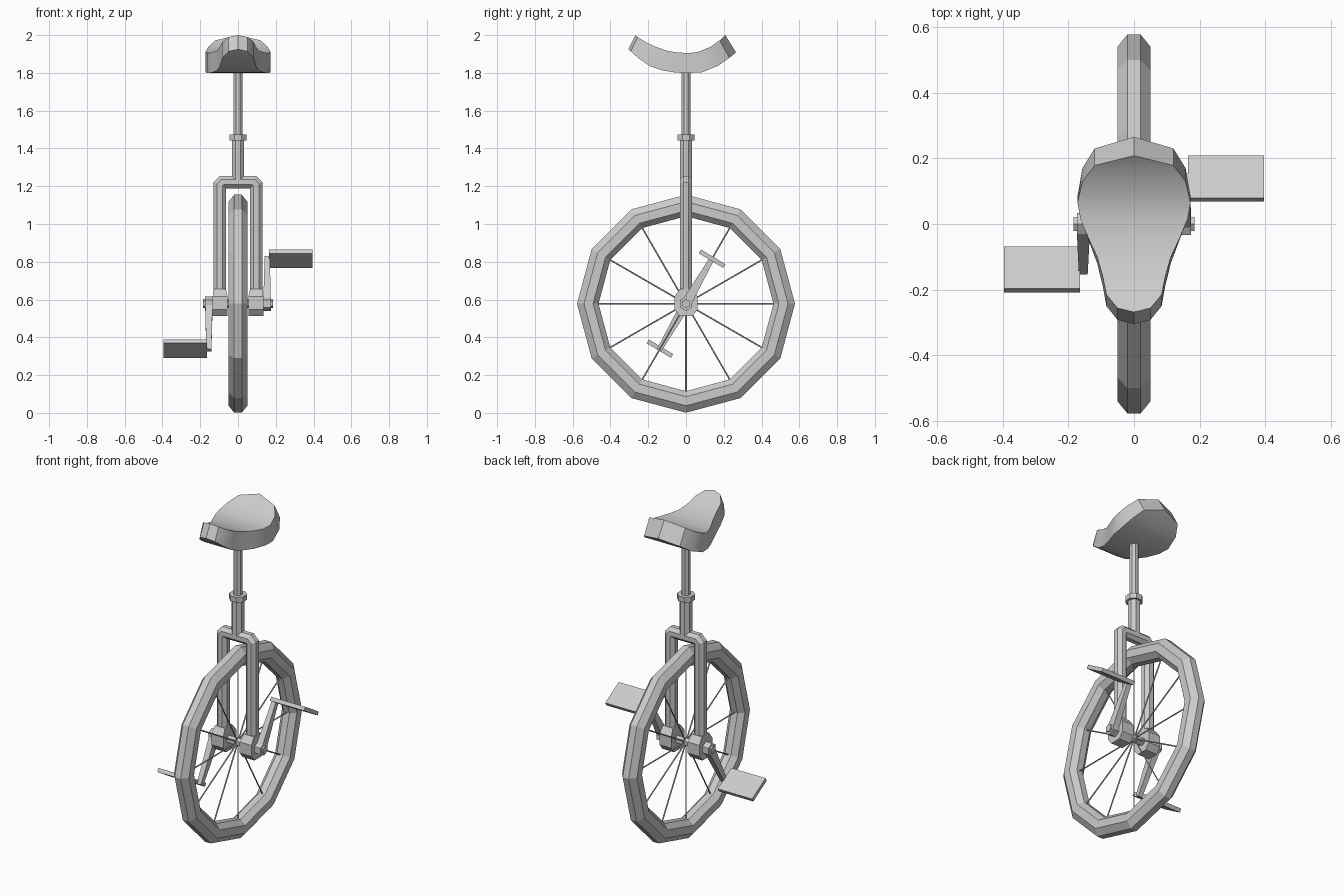
import bpy, bmesh, math
from mathutils import Vector, Matrix

cube = bpy.data.objects.get("Cube")
if cube:
    bpy.data.objects.remove(cube, do_unlink=True)

grey = bpy.data.materials.new("plain_grey")
grey.use_nodes = True
grey.diffuse_color = (0.6, 0.6, 0.6, 1)
grey.node_tree.nodes["Principled BSDF"].inputs["Base Color"].default_value = (0.6, 0.6, 0.6, 1)

HUB_Z = 0.578
HUB = Vector((0, 0, HUB_Z))


def finish(name, bm):
    bmesh.ops.recalc_face_normals(bm, faces=bm.faces[:])
    mesh = bpy.data.meshes.new(name)
    bm.to_mesh(mesh)
    bm.free()
    mesh.materials.append(grey)
    obj = bpy.data.objects.new(name, mesh)
    bpy.context.collection.objects.link(obj)
    return obj


def add_tube(bm, a, b, r1, r2=None, sides=8, turn=0.0):
    a, b = Vector(a), Vector(b)
    d = b - a
    m = (Matrix.Translation((a + b) / 2) @ d.to_track_quat('Z', 'Y').to_matrix().to_4x4()
         @ Matrix.Rotation(turn, 4, 'Z'))
    bmesh.ops.create_cone(bm, cap_ends=True, segments=sides, radius1=r1,
                          radius2=r1 if r2 is None else r2, depth=d.length, matrix=m)


def tube(name, a, b, r, sides=8, turn=0.0):
    bm = bmesh.new()
    add_tube(bm, a, b, r, sides=sides, turn=turn)
    return finish(name, bm)


def skin(bm, rings, closed=False):
    """Join rings of vertices with quads; cap the ends when open."""
    n = len(rings[0])
    for i in range(len(rings) if closed else len(rings) - 1):
        p, q = rings[i], rings[(i + 1) % len(rings)]
        for j in range(n):
            k = (j + 1) % n
            bm.faces.new((p[j], p[k], q[k], q[j]))
    if not closed:
        bm.faces.new(rings[0])
        bm.faces.new(rings[-1])


# Tyre: octagonal section swept round twelve corners
section = [(-.02, .577), (.02, .577), (.05, .54), (.05, .492),
           (.02, .463), (-.02, .463), (-.05, .492), (-.05, .54)]
bm = bmesh.new()
rings = []
for i in range(12):
    a = i * math.pi / 6
    rings.append([bm.verts.new((x, r * math.sin(a), HUB_Z + r * math.cos(a))) for x, r in section])
skin(bm, rings, closed=True)
finish("tyre", bm)

# Spokes
bm = bmesh.new()
for i in range(12):
    a = i * math.pi / 6
    add_tube(bm, HUB, HUB + Vector((0, math.sin(a), math.cos(a))) * .47, .004, sides=6)
finish("spokes", bm)

# Axle
tube("axle", (-.184, 0, HUB_Z), (.184, 0, HUB_Z), .024, sides=6)

# Fork: octagonal tube mitred along an arch
OCT = math.pi / 8
R = .033 / math.cos(OCT)
half = [(.097, .58), (.097, 1.207), (.082, 1.222)]
path = [Vector((x, 0, z)) for x, z in half] + [Vector((-x, 0, z)) for x, z in reversed(half)]
bm = bmesh.new()
rings = []
for i, p in enumerate(path):
    d1 = (path[i] - path[i - 1]).normalized() if i else (path[1] - path[0]).normalized()
    d2 = (path[i + 1] - path[i]).normalized() if i < len(path) - 1 else d1
    t = (d1 + d2).normalized()
    side = t.cross(Vector((0, 1, 0))) / t.dot(d1)
    rings.append([bm.verts.new(p + side * R * math.cos(OCT + k * math.pi / 4)
                               + Vector((0, R * math.sin(OCT + k * math.pi / 4), 0)))
                  for k in range(8)])
skin(bm, rings)
finish("fork", bm)

# Stem, clamp collar and seat post
tube("stem", (0, 0, 1.21), (0, 0, 1.46), R, turn=OCT)
tube("seat_clamp", (0, 0, 1.442), (0, 0, 1.474), .046 / math.cos(OCT), turn=OCT)
tube("seat_post", (0, 0, 1.45), (0, 0, 1.86), .024 / math.cos(OCT), turn=OCT)

# Each side: +1 is left (pedal up and back), -1 is right (pedal down and forward)
bearing = [(-.034, .655), (.034, .655), (.062, .615), (.062, .548),
           (.034, .513), (-.034, .513), (-.062, .548), (-.062, .615)]
for s, label in ((1, "left"), (-1, "right")):
    # Bearing block, tapered to the fork leg at its top
    bm = bmesh.new()
    rings = []
    for inner, x in ((True, .055), (False, .134)):
        rings.append([bm.verts.new((s * ((.064 if inner else .13) if z > .65 else x), y, z))
                      for y, z in bearing])
    skin(bm, rings)
    finish(label + "_bearing_block", bm)

    # Crank boss and tapering arm
    tube(label + "_crank_boss", (s * .134, 0, HUB_Z), (s * .174, 0, HUB_Z), .038, sides=6)
    bm = bmesh.new()
    along = Vector((0, .5, .866)) * s
    across = Vector((0, .866, -.5))
    rings = []
    for dist, wide, x0, x1 in ((0, .026, .134, .174), (.285, .013, .141, .168)):
        c = HUB + along * dist
        rings.append([bm.verts.new(c + across * wide * k + Vector((s * x, 0, 0)))
                      for k, x in ((-1, x0), (1, x0), (1, x1), (-1, x1))])
    skin(bm, rings)
    finish(label + "_crank_arm", bm)

    # Pedal, tilted down toward the back
    bm = bmesh.new()
    m = (Matrix.Translation((s * .28, s * .138, HUB_Z + s * .238))
         @ Matrix.Rotation(math.radians(-31), 4, 'X') @ Matrix.Diagonal((.23, .15, .023, 1)))
    bmesh.ops.create_cube(bm, size=1, matrix=m)
    finish(label + "_pedal", bm)

# Saddle stations from nose to tail: half width, bottom y, bottom z, top y, top z
stations = [(0, -.305, 1.925, -.268, 2.0), (.05, -.292, 1.914, -.256, 1.99),
            (.084, -.25, 1.876, -.215, 1.964), (.095, -.19, 1.835, -.16, 1.938),
            (.112, -.12, 1.812, -.10, 1.917), (.138, -.05, 1.801, -.045, 1.908),
            (.163, .02, 1.8, .015, 1.905), (.172, .085, 1.803, .065, 1.911),
            (.157, .17, 1.838, .13, 1.938), (.12, .23, 1.88, .178, 1.972),
            (0, .265, 1.908, .208, 2.0)]
bm = bmesh.new()
rings = [[bm.verts.new(v) for v in ((-w, yb, zb), (w, yb, zb), (w, yt, zt), (-w, yt, zt))]
         for w, yb, zb, yt, zt in stations]
skin(bm, rings)
bmesh.ops.remove_doubles(bm, verts=bm.verts[:], dist=.0005)
saddle = finish("saddle", bm)
bpy.ops.object.select_all(action='DESELECT')
saddle.select_set(True)
bpy.context.view_layer.objects.active = saddle
bpy.ops.object.shade_smooth_by_angle(angle=math.radians(25))
